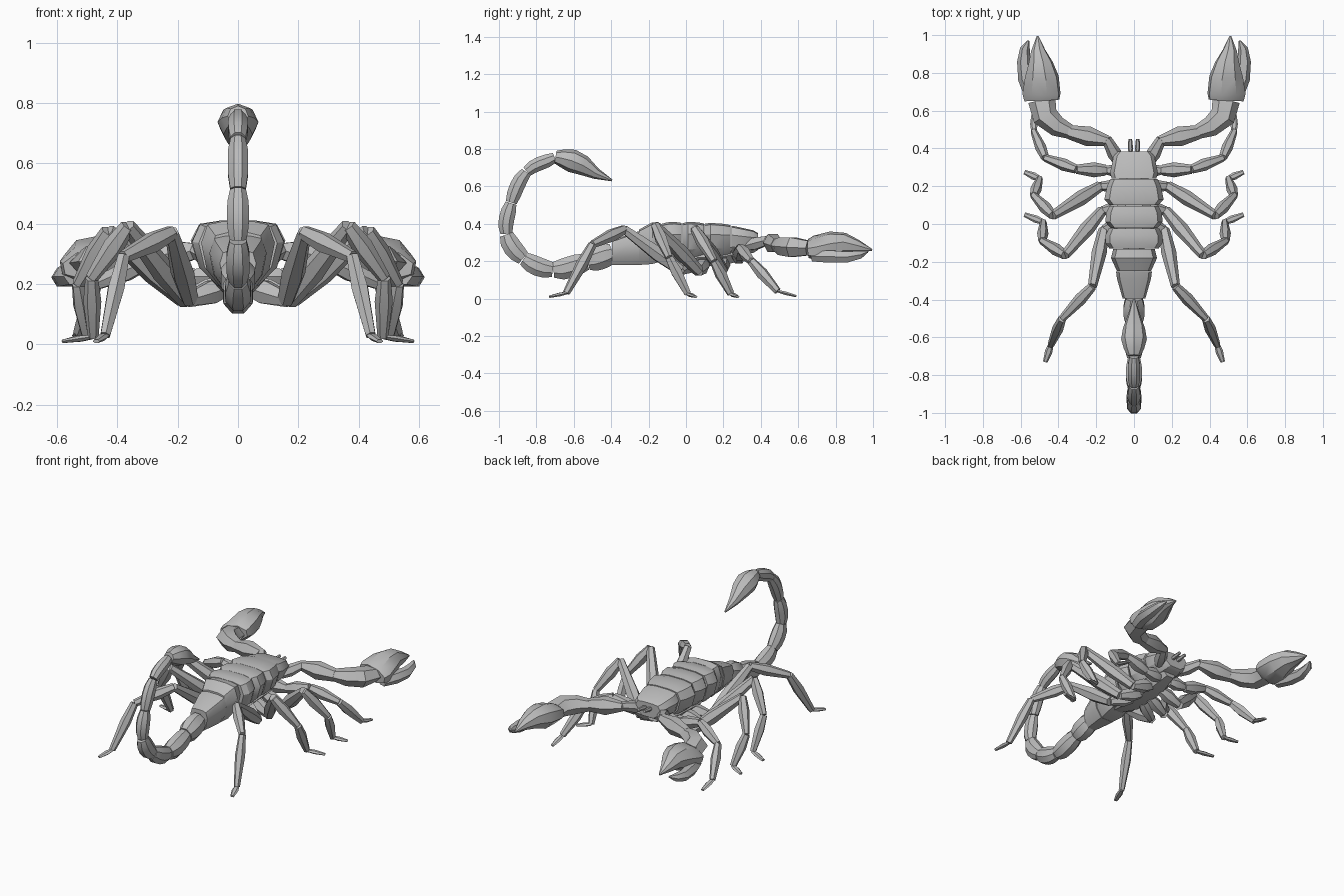
import bpy, bmesh, math
from mathutils import Vector
from mathutils.geometry import interpolate_bezier

old = bpy.data.objects.get("Cube")
if old:
    bpy.data.objects.remove(old, do_unlink=True)

grey = bpy.data.materials.new("shell_grey")
grey.use_nodes = True
COLOUR = (0.5, 0.5, 0.5, 1)
grey.diffuse_color = COLOUR
grey.node_tree.nodes["Principled BSDF"].inputs["Base Color"].default_value = COLOUR

X, Z = Vector((1, 0, 0)), Vector((0, 0, 1))


def skin(bm, rings):
    """Bridge equal rings of points and cap both ends."""
    vs = [[bm.verts.new(p) for p in r] for r in rings]
    n = len(vs[0])
    for a, b in zip(vs, vs[1:]):
        for i in range(n):
            j = (i + 1) % n
            bm.faces.new((a[i], a[j], b[j], b[i]))
    bm.faces.new(vs[0][::-1])
    bm.faces.new(vs[-1])


def loft(bm, centres, sizes, ref=Z, sides=6, turn=0.5):
    """Elliptical rings along a path; sizes are (along ref, across ref)."""
    c = [Vector(p) for p in centres]
    rings = []
    for i, (a, b) in enumerate(sizes):
        t = (c[min(i + 1, len(c) - 1)] - c[max(i - 1, 0)]).normalized()
        u = (ref - t * ref.dot(t)).normalized()
        v = t.cross(u)
        angs = [math.tau * (k + turn) / sides for k in range(sides)]
        rings.append([c[i] + u * a * math.cos(g) + v * b * math.sin(g) for g in angs])
    skin(bm, rings)


def barrel(bm, p, q, high, wide, ends=(0.7, 0.7), bulge=0.4):
    """One swollen limb segment between two joints."""
    p, q = Vector(p), Vector(q)
    loft(bm, [p, p.lerp(q, bulge), q],
         [(high * s, wide * s) for s in (ends[0], 1, ends[1])])


def finish(name, bm, mirror=False):
    bmesh.ops.recalc_face_normals(bm, faces=bm.faces)
    me = bpy.data.meshes.new(name)
    bm.to_mesh(me)
    bm.free()
    me.materials.append(grey)
    ob = bpy.data.objects.new(name, me)
    bpy.context.collection.objects.link(ob)
    if mirror:
        ob.modifiers.new("Mirror", 'MIRROR')
    bpy.ops.object.select_all(action='DESELECT')
    ob.select_set(True)
    bpy.context.view_layer.objects.active = ob
    bpy.ops.object.shade_smooth_by_angle(angle=math.radians(30))


# Body plates: half of a cross-section as (width, height) fractions
HALF = [(0.4, 1), (0.83, 0.95), (1, 0.68), (0.85, 0.28), (0.45, 0)]
SECTION = HALF + [(-x, z) for x, z in reversed(HALF)]


def plate(name, *rings):
    bm = bmesh.new()
    skin(bm, [[(x * w, y, zb + z * (zt - zb)) for x, z in SECTION]
              for y, w, zt, zb in rings])
    finish(name, bm)


plate("head_plate", (.385, .085, .35, .26), (.36, .108, .365, .245),
      (.27, .127, .385, .235), (.242, .118, .39, .235))
plate("body_plate_1", (.237, .125, .393, .225), (.2, .143, .4, .215),
      (.13, .157, .405, .215), (.1, .13, .4, .22))
plate("body_plate_2", (.095, .13, .402, .22), (.06, .147, .408, .21),
      (.01, .152, .41, .205), (-.02, .125, .403, .21))
plate("body_plate_3", (-.025, .135, .405, .21), (-.06, .152, .41, .2),
      (-.1, .152, .408, .195), (-.13, .13, .4, .2))
plate("body_plate_4", (-.133, .11, .4, .2), (-.18, .122, .408, .185),
      (-.25, .09, .37, .18))
plate("body_plate_5", (-.252, .095, .36, .18), (-.29, .09, .35, .18),
      (-.395, .06, .31, .18))

# Belly core under the plates
bm = bmesh.new()
loft(bm, [(0, .33, .25), (0, .2, .225), (0, -.02, .215), (0, -.15, .22)],
     [(.04, .05), (.055, .09), (.055, .09), (.03, .05)])
finish("belly", bm)

# Tail segments, each following the curve of the whole tail
joints = [Vector((0, y, z)) for y, z in
          [(-.39, .245), (-.53, .198), (-.71, .154), (-.868, .215), (-.96, .345),
           (-.935, .512), (-.853, .678), (-.7, .755)]]
thick = [.068, .06, .053, .052, .043, .041, .038]
wide = [.058, .052, .044, .04, .038, .035, .034]
slopes = [(joints[min(i + 1, 7)] - joints[max(i - 1, 0)]).normalized() for i in range(8)]
for i, (p, q) in enumerate(zip(joints, joints[1:])):
    bm = bmesh.new()
    p, q = p + slopes[i] * .002, q - slopes[i + 1] * .002
    reach = (q - p).length / 3
    path = interpolate_bezier(p, p + slopes[i] * reach, q - slopes[i + 1] * reach, q, 5)
    loft(bm, path, [(wide[i] * s, thick[i] * s) for s in (.8, 1, 1.05, 1, .76)],
         X, 8)
    finish(f"tail_segment_{i + 1}", bm)

# Stinger
bm = bmesh.new()
loft(bm, [(0, -.698, .757), (0, -.66, .75), (0, -.61, .737), (0, -.55, .712),
          (0, -.48, .668), (0, -.395, .632)],
     [(.034, .034), (.054, .049), (.068, .062), (.058, .054), (.032, .03), (.005, .005)],
     X, 8, turn=0)
finish("stinger", bm)

# Mouth fangs
bm = bmesh.new()
barrel(bm, (.018, .37, .315), (.02, .45, .325), .014, .014)
finish("fang", bm, True)

# Legs: joint paths, front to back
legs = {
    "front_leg": [(.04, .28, .225), (.15, .285, .225), (.305, .29, .27),
                  (.47, .35, .2), (.53, .49, .04), (.53, .59, .013)],
    "second_leg": [(.04, .2, .2), (.18, .2, .15), (.43, .045, .375),
                   (.53, .15, .2), (.5, .24, .025), (.58, .275, .01)],
    "third_leg": [(.04, .1, .19), (.17, .07, .145), (.365, -.165, .392),
                  (.485, -.09, .22), (.48, .01, .025), (.58, .05, .01)],
    "back_leg": [(.04, .03, .19), (.16, -.03, .15), (.22, -.33, .37),
                 (.38, -.5, .29), (.44, -.64, .03), (.47, -.73, .01)],
}
# Coxa, femur, patella, tibia and flat foot as (height, width)
LEG_SIZES = [(.044, .038), (.042, .04), (.036, .033), (.033, .03), (.011, .02)]
for name, pts in legs.items():
    bm = bmesh.new()
    for (high, across), p, q in zip(LEG_SIZES, pts, pts[1:]):
        barrel(bm, p, q, high, across, ends=(.72, .6))
    finish(name, bm, True)

# Claw arms
bm = bmesh.new()
barrel(bm, (.075, .32, .28), (.145, .45, .315), .036, .038)
barrel(bm, (.135, .44, .31), (.345, .487, .285), .056, .053, ends=(.5, .7), bulge=.5)
loft(bm, [(.335, .487, .285), (.405, .515, .28), (.47, .57, .275), (.488, .655, .27)],
     [(.036, .038), (.054, .054), (.06, .068), (.045, .073)])
finish("claw_arm", bm, True)

# Claw hands with fixed finger
bm = bmesh.new()
loft(bm, [(.488, .655, .268), (.49, .69, .27), (.488, .78, .283),
          (.495, .85, .292), (.507, .92, .278), (.51, .995, .26)],
     [(.048, .098), (.065, .106), (.077, .092), (.06, .067), (.035, .038), (.005, .005)],
     Vector((.2, 0, 1)), 8)
finish("claw_hand", bm, True)

# Movable claw fingers
bm = bmesh.new()
loft(bm, [(.54, .68, .225), (.572, .77, .225), (.583, .86, .222),
          (.577, .93, .235), (.56, .97, .25)],
     [(.03, .04), (.038, .042), (.034, .036), (.024, .026), (.005, .006)])
finish("claw_finger", bm, True)
